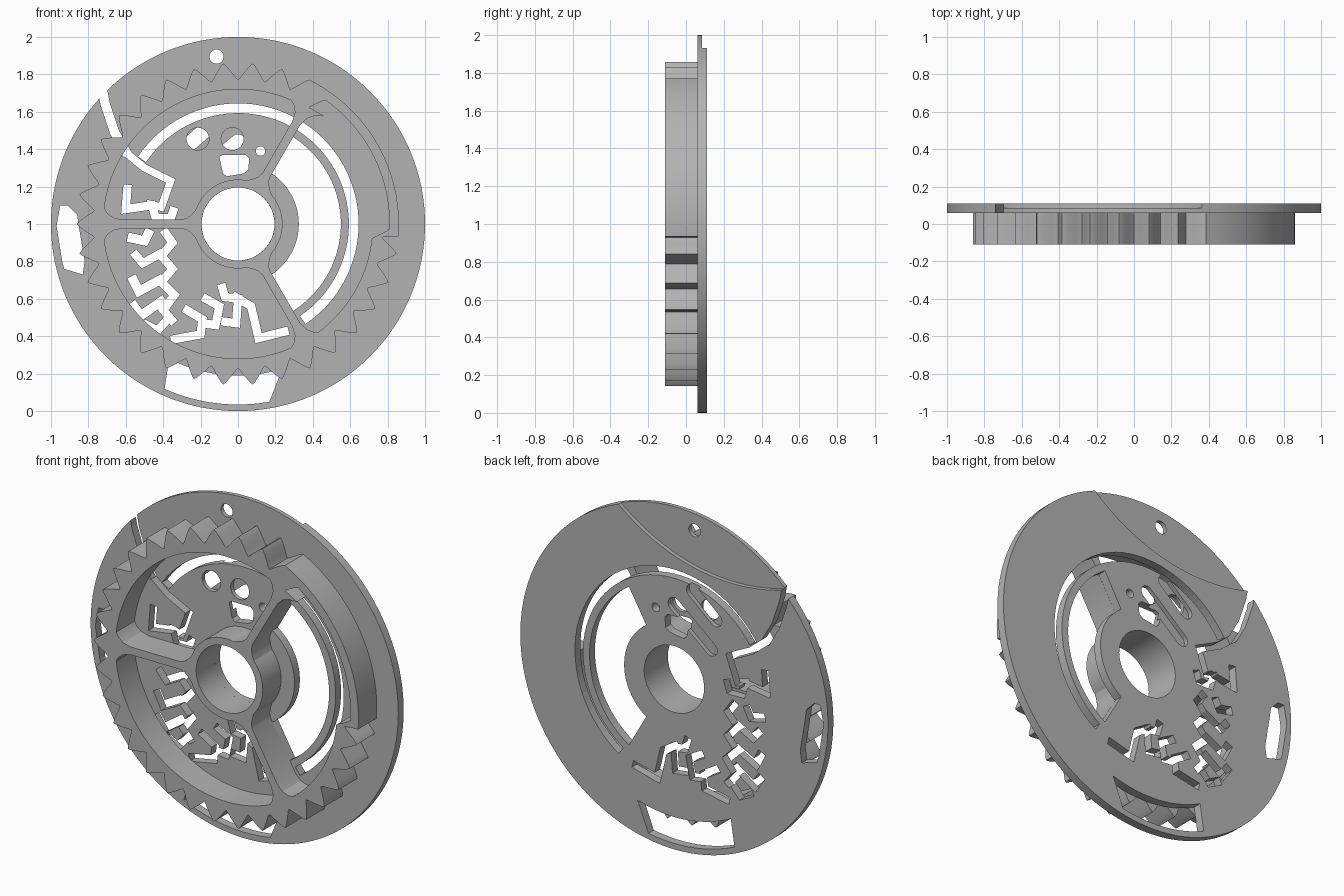
import bpy, bmesh
from math import sin, cos, radians, pi, hypot
from mathutils import Vector

if "Cube" in bpy.data.objects:
    bpy.data.objects.remove(bpy.data.objects["Cube"])

grey = bpy.data.materials.new("plain grey")
grey.use_nodes = True
colour = (0.45, 0.45, 0.45, 1)
grey.diffuse_color = colour
grey.node_tree.nodes["Principled BSDF"].inputs["Base Color"].default_value = colour

FRONT, MID, BACK = -0.11, 0.06, 0.11


def polar(r, deg):
    return (r * cos(radians(deg)), 1 + r * sin(radians(deg)))


def arc(r, a, b, n=48):
    return [polar(r, a + (b - a) * i / n) for i in range(n + 1)]


def circle(x, z, r, n=32):
    return [(x + r * cos(2 * pi * i / n), z + r * sin(2 * pi * i / n)) for i in range(n)]


def band(r0, r1, a, b):
    return arc(r0, a, b) + arc(r1, b, a)


def stroke(path, w):
    """Outline of a mitred line of width w."""
    p = [Vector(q) for q in path]
    left, right = [], []
    for i, q in enumerate(p):
        d0 = (q - p[i - 1]).normalized() if i else (p[1] - q).normalized()
        d1 = (p[i + 1] - q).normalized() if i < len(p) - 1 else d0
        n = Vector((-d0.y - d1.y, d0.x + d1.x)).normalized()
        off = n * (w / 2 / max(0.5, n.dot(Vector((-d0.y, d0.x)))))
        left.append(tuple(q + off))
        right.append(tuple(q - off))
    return left + right[::-1]


def capsule(a, b, r):
    d = (Vector(b) - Vector(a)).normalized()
    n = Vector((-d.y, d.x))
    pts = []
    for c, s in ((Vector(b), 1), (Vector(a), -1)):
        for i in range(13):
            t = pi * i / 12
            pts.append(tuple(c + s * r * (d * sin(t) - n * cos(t))))
    return pts


def add_prism(bm, pts, y0, y1):
    f = bm.faces.new([bm.verts.new((x, y0, z)) for x, z in pts])
    ext = bmesh.ops.extrude_face_region(bm, geom=[f])
    moved = [v for v in ext["geom"] if isinstance(v, bmesh.types.BMVert)]
    bmesh.ops.translate(bm, verts=moved, vec=(0, y1 - y0, 0))


def finish(name, bm):
    bmesh.ops.recalc_face_normals(bm, faces=bm.faces)
    me = bpy.data.meshes.new(name)
    bm.to_mesh(me)
    bm.free()
    me.materials.append(grey)
    ob = bpy.data.objects.new(name, me)
    bpy.context.collection.objects.link(ob)
    return ob


def prism(name, pts, y0, y1):
    bm = bmesh.new()
    add_prism(bm, pts, y0, y1)
    return finish(name, bm)


def ring(name, outer, inner, y0, y1):
    bm = bmesh.new()
    loops = [[bm.verts.new((x, y, z)) for x, z in pts]
             for pts, y in ((outer, y0), (outer, y1), (inner, y1), (inner, y0))]
    n = len(outer)
    for k in range(4):
        a, b = loops[k], loops[(k + 1) % 4]
        for i in range(n):
            j = (i + 1) % n
            bm.faces.new((a[i], a[j], b[j], b[i]))
    return finish(name, bm)


def smooth(ob):
    bpy.ops.object.select_all(action="DESELECT")
    ob.select_set(True)
    bpy.context.view_layer.objects.active = ob
    bpy.ops.object.shade_smooth_by_angle(angle=radians(25))


# Back plate and everything cut through it
plate = prism("back_plate", circle(0, 1, 1, 192), MID, BACK)
through = [
    circle(0, 1, 0.195, 64),
    circle(-0.115, 1.895, 0.038),
    circle(0.12, 1.39, 0.025),
    band(0.593, 0.645, -56, 146),
    arc(0.325, -56, 56) + arc(0.55, 57.7, -57.7),
    arc(0.965, -114, -80) + arc(0.81, -73, -117),
    [(-0.95, 1.1), (-0.91, 1.1), (-0.86, 1.05), (-0.85, 0.98), (-0.82, 0.8),
     (-0.83, 0.73), (-0.93, 0.76), (-0.94, 0.8), (-0.97, 0.99)],
    [(-0.1, 1.36), (-0.08, 1.37), (0.04, 1.37), (0.06, 1.35), (0.055, 1.29),
     (0.03, 1.27), (-0.06, 1.255), (-0.08, 1.27)],
]
slits = [
    # entry slit from the rim into the ring slot and its hook
    ([(-0.74, 1.8), (-0.71, 1.64), (-0.66, 1.49), (-0.59, 1.37)], 0.05),
    ([(-0.61, 1.39), (-0.5, 1.3), (-0.36, 1.23), (-0.41, 1.09), (-0.49, 1.11)], 0.04),
    # left maze
    ([(-0.59, 1.21), (-0.6, 1.08), (-0.46, 1.1), (-0.44, 1.03), (-0.36, 1.03), (-0.34, 1.09)], 0.045),
    ([(-0.59, 0.93), (-0.5, 0.91), (-0.47, 0.97)], 0.05),
    ([(-0.4, 0.97), (-0.35, 0.9), (-0.41, 0.83), (-0.35, 0.76), (-0.41, 0.69),
      (-0.34, 0.62), (-0.4, 0.54), (-0.34, 0.47)], 0.045),
    ([(-0.56, 0.85), (-0.51, 0.79), (-0.4, 0.85)], 0.045),
    ([(-0.57, 0.72), (-0.53, 0.64), (-0.4, 0.71)], 0.05),
    ([(-0.57, 0.58), (-0.52, 0.51), (-0.39, 0.6)], 0.05),
    ([(-0.51, 0.47), (-0.43, 0.43), (-0.36, 0.51)], 0.045),
    # bottom maze
    ([(-0.29, 0.55), (-0.19, 0.49), (-0.2, 0.41), (-0.36, 0.38)], 0.045),
    ([(-0.19, 0.61), (-0.1, 0.56), (-0.12, 0.46), (-0.2, 0.47)], 0.045),
    ([(-0.09, 0.68), (-0.07, 0.61), (0.0, 0.6), (-0.01, 0.47), (-0.09, 0.48)], 0.045),
    ([(-0.03, 0.62), (0.07, 0.56), (0.11, 0.39), (0.27, 0.43)], 0.045),
]
through += [stroke(*s) for s in slits]

bm = bmesh.new()
for pts in through:
    add_prism(bm, pts, MID - 0.05, BACK + 0.05)
# round pockets in front, slanted pockets and the thinned top segment behind
for x in (-0.215, -0.03):
    add_prism(bm, circle(x, 1.455, 0.06), MID - 0.03, 0.086)
add_prism(bm, capsule((0.0, 1.44), (-0.24, 1.24), 0.04), 0.084, BACK + 0.03)
add_prism(bm, capsule((-0.12, 1.55), (-0.27, 1.42), 0.04), 0.084, BACK + 0.03)
add_prism(bm, circle(-0.375, 2.81, 1.147, 160), 0.085, BACK + 0.04)
cutter = finish("plate_cutter", bm)
cutter.hide_render = True

mod = plate.modifiers.new("openings", "BOOLEAN")
mod.operation, mod.solver, mod.object, mod.use_self = "DIFFERENCE", "EXACT", cutter, True
smooth(plate)
bpy.ops.object.modifier_apply(modifier=mod.name)
bpy.data.objects.remove(cutter)

# Toothed rim: teeth all round except a plain, thinner-walled sector
TEETH, STEPS = 34, 12
outer, inner = [], []
for i in range(TEETH * STEPS):
    deg = 360 * i / (TEETH * STEPS)
    signed = deg if deg < 180 else deg - 360
    wave = abs(((deg - 90) * TEETH / 360) % 1 - 0.5) * 2
    tooth = 0.772 + 0.09 * min(1, max(0, (1 - wave) * 1.1 - 0.05))
    plain = -5 < signed < 63
    outer.append(polar(0.86 if plain else tooth, deg))
    ramp = max(0, min(1, (signed + 6) / 4, (59 - signed) / 4))
    inner.append(polar(0.72 + 0.09 * ramp, deg))
smooth(ring("toothed_rim", outer, inner, FRONT, MID))

# Hub collar
smooth(ring("hub_collar", circle(0, 1, 0.238, 96), circle(0, 1, 0.195, 96), FRONT, MID))

# Three flared spokes
half = [(0.215, 0.09), (0.24, 0.06), (0.27, 0.033), (0.3, 0.023), (0.62, 0.023),
        (0.67, 0.035), (0.7, 0.06), (0.73, 0.11)]
outline = half + [(r, -w) for r, w in reversed(half)]
for name, deg in (("upper_spoke", 60), ("right_spoke", 180), ("lower_spoke", -60)):
    c, s = cos(radians(deg)), sin(radians(deg))
    pts = [(r * c - w * s, 1 + r * s + w * c) for r, w in outline]
    smooth(prism(name, pts, FRONT, MID))
